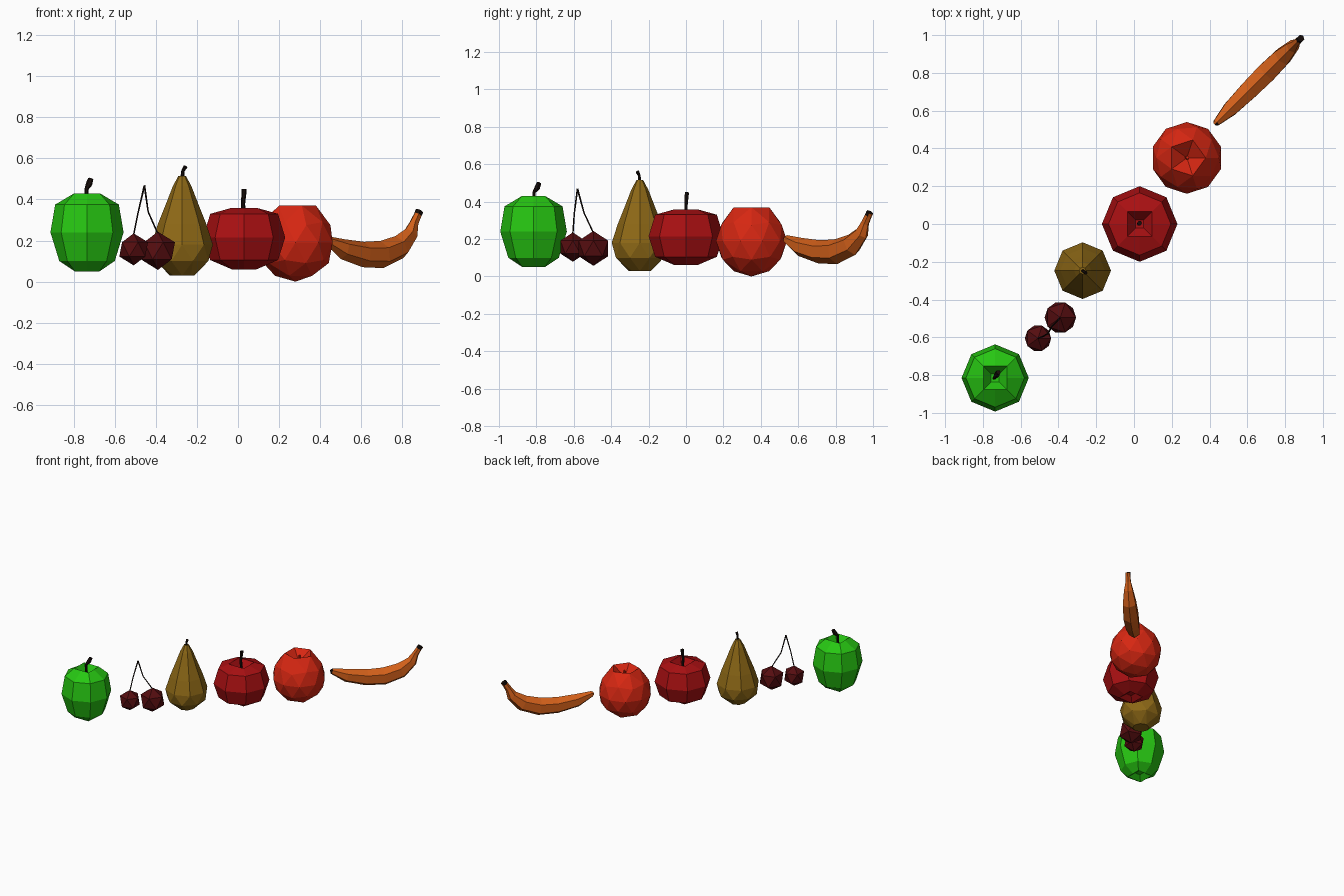
import bpy, bmesh, math
from mathutils import Vector

cube = bpy.data.objects.get("Cube")
if cube:
    bpy.data.objects.remove(cube, do_unlink=True)


def material(name, rgb):
    m = bpy.data.materials.new(name)
    m.use_nodes = True
    color = (*rgb, 1)
    m.diffuse_color = color
    m.node_tree.nodes["Principled BSDF"].inputs["Base Color"].default_value = color
    return m


GREEN = material("leaf green", (.02, .57, .006))
RED = material("deep red", (.40, .005, .006))
SCARLET = material("scarlet", (.68, .02, .006))
OLIVE = material("olive gold", (.27, .14, .008))
ORANGE = material("warm orange", (.64, .115, .01))
MAROON = material("maroon", (.09, .004, .005))
DARK = material("dark stem", (.008, .004, .003))


def finish(name, bm, mats, loc=(0, 0, 0)):
    bmesh.ops.recalc_face_normals(bm, faces=bm.faces)
    mesh = bpy.data.meshes.new(name)
    bm.to_mesh(mesh)
    bm.free()
    for m in mats:
        mesh.materials.append(m)
    ob = bpy.data.objects.new(name, mesh)
    ob.location = loc
    bpy.context.collection.objects.link(ob)
    return ob


def skin(bm, rings):
    """Join equal rings of points into a closed body."""
    loops = [[bm.verts.new(p) for p in ring] for ring in rings]
    n = len(loops[0])
    for a, b in zip(loops, loops[1:]):
        for i in range(n):
            j = (i + 1) % n
            bm.faces.new((a[i], a[j], b[j], b[i]))
    bm.faces.new(loops[0][::-1])
    bm.faces.new(loops[-1])


def round_ring(r, z, square=False, twist=0):
    """Eight points; a square ring pulls its axis points onto the edges."""
    pts = []
    for i in range(8):
        a = math.pi / 4 * (i + twist)
        q = r * (math.sqrt(.5) if square and i % 2 == 0 else 1)
        pts.append((q * math.cos(a), q * math.sin(a), z))
    return pts


def apple(name, mat, x, y, profile):
    bm = bmesh.new()
    skin(bm, [round_ring(*p) for p in profile])
    return finish(name, bm, [mat], (x, y, 0))


def tube(name, points, radii, sides=6, mat=DARK):
    """Sweep a small polygon along a bent path."""
    pts = [Vector(p) for p in points]
    bm, rings = bmesh.new(), []
    for i, p in enumerate(pts):
        t = (pts[min(i + 1, len(pts) - 1)] - pts[max(i - 1, 0)]).normalized()
        u = t.cross(Vector((0, 1, 0))).normalized()
        v = t.cross(u)
        rings.append([p + radii[i] * (u * math.cos(k * math.tau / sides)
                                      + v * math.sin(k * math.tau / sides))
                      for k in range(sides)])
    skin(bm, rings)
    return finish(name, bm, [mat])


# Apples with square dimples at both ends
apple("green_apple", GREEN, -.735, -.815, [
    (.03, .08, True), (.085, .05, True), (.135, .10), (.178, .24),
    (.155, .375), (.088, .43, True), (.03, .37, True)])
apple("red_apple", RED, .03, 0, [
    (.03, .09, True), (.085, .06, True), (.165, .105), (.2, .215),
    (.165, .33), (.092, .358, True), (.03, .30, True)])
tube("green_apple_stem",
     [(-.74, -.815, .36), (-.737, -.812, .45), (-.725, -.795, .475), (-.717, -.785, .50)],
     [.01, .01, .016, .013])
tube("red_apple_stem", [(.028, 0, .29), (.025, 0, .38), (.03, .005, .45)],
     [.01, .01, .013])

# Pear with twisted facets around the belly
bm = bmesh.new()
skin(bm, [round_ring(r, z, False, t) for r, z, t in [
    (.06, .03, 0), (.138, .10, .5), (.15, .18, 0), (.118, .28, 0),
    (.078, .38, 0), (.045, .465, 0), (.018, .515, 0)]])
bmesh.ops.triangulate(bm, faces=[f for f in bm.faces if f.calc_center_median().z < .2])
finish("pear", bm, [OLIVE], (-.272, -.247, 0))
tube("pear_stem", [(-.272, -.247, .50), (-.268, -.25, .54), (-.255, -.26, .56)],
     [.01, .008, .01])

# Round citrus fruit with a sunken crown
bm = bmesh.new()
R = .19
bmesh.ops.create_icosphere(bm, subdivisions=2, radius=R)
for v in bm.verts:
    if v.co.z > .99 * R:
        v.co.z = .11
    elif v.co.z > .8 * R:
        v.co.z = .18
finish("citrus_fruit", bm, [SCARLET], (.28, .35, R))
tube("citrus_nub", [(.28, .35, .29), (.283, .353, .35)], [.012, .009], mat=SCARLET)

# Cherry pair and the two stems meeting on top
tip = (-.455, -.58, .468)
for side, x, y, z, r, mx, my in [("left", -.39, -.495, .15, .093, -.437, -.545),
                                 ("right", -.508, -.605, .157, .078, -.485, -.597)]:
    bm = bmesh.new()
    bmesh.ops.create_icosphere(bm, subdivisions=1, radius=r)
    finish(side + "_cherry", bm, [MAROON], (x, y, z))
    tube(side + "_cherry_stem", [(x, y, z + r * .9), (mx, my, .34), tip],
         [.004, .004, .005], 5)

# Banana swept along the diagonal, ridge upward, with dark ends
spine = [(.527, .2, .012), (.535, .2, .022), (.61, .158, .05), (.71, .132, .062),
         (.80, .132, .067), (.885, .168, .06), (.94, .232, .04),
         (.957, .285, .024), (.975, .325, .021), (.983, .343, .022)]
along, across = Vector((1, 1, 0)).normalized(), Vector((1, -1, 0)).normalized()
path = [Vector((y - .1, y, z)) for y, z, w in spine]
rings = []
for i, p in enumerate(path):
    t = (path[min(i + 1, len(path) - 1)] - path[max(i - 1, 0)]).normalized()
    up = across.cross(t)
    w = spine[i][2]
    rings.append([p + w * (up * math.cos(k * math.pi / 3)
                           + across * .9 * math.sin(k * math.pi / 3)) for k in range(6)])
bm = bmesh.new()
skin(bm, rings)
bm.faces.ensure_lookup_table()
for f in bm.faces:
    c = f.calc_center_median()
    if c.y < .533 or c.z > .33:
        f.material_index = 1
finish("banana", bm, [ORANGE, DARK])
